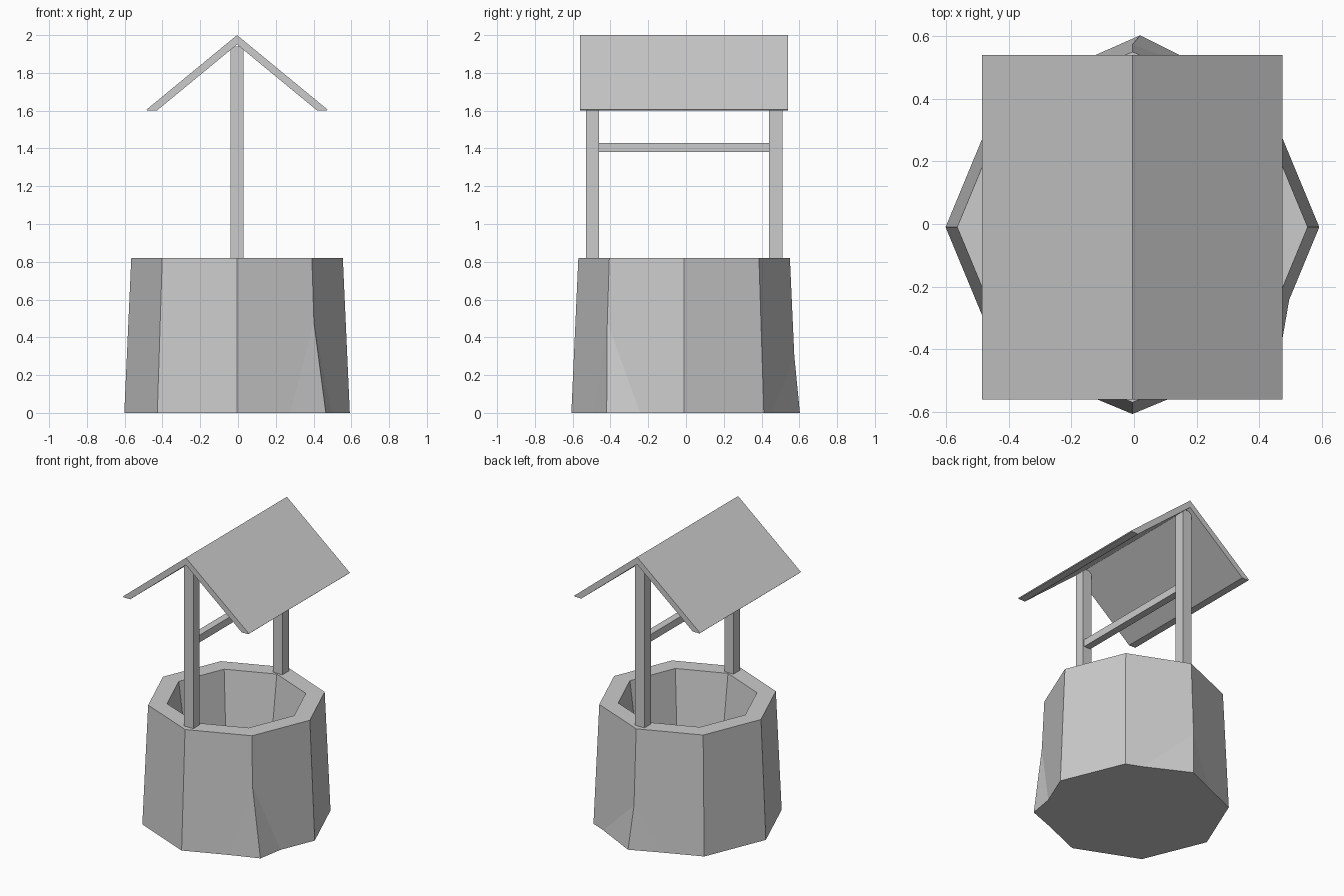
import bpy, bmesh
from math import cos, sin, pi
from mathutils import Vector

if "Cube" in bpy.data.objects:
    bpy.data.objects.remove(bpy.data.objects["Cube"])

CX, CY = -0.005, -0.01   # shared axis of all parts


def finish(bm, name):
    bmesh.ops.recalc_face_normals(bm, faces=bm.faces[:])
    mesh = bpy.data.meshes.new(name)
    bm.to_mesh(mesh)
    bm.free()
    obj = bpy.data.objects.new(name, mesh)
    bpy.context.collection.objects.link(obj)
    return obj


def box(name, x, y, z):
    bm = bmesh.new()
    bmesh.ops.create_cube(bm, size=1)
    for v in bm.verts:
        v.co = [lo + (c + 0.5) * (hi - lo) for c, (lo, hi) in zip(v.co, (x, y, z))]
    return finish(bm, name)


# Octagonal stone wall: outer skin, rim, tapered shaft and floor
bm = bmesh.new()
rings = []
for r, z in [(0.597, 0), (0.56, 0.82), (0.44, 0.82), (0.37, 0.3)]:
    rings.append([bm.verts.new((CX + r * cos(i * pi / 4), CY + r * sin(i * pi / 4), z))
                  for i in range(8)])
for low, high in zip(rings, rings[1:]):
    for i in range(8):
        j = (i + 1) % 8
        bm.faces.new((low[i], low[j], high[j], high[i]))
bm.faces.new(rings[0])
bm.faces.new(rings[-1])
outer, top = rings[0], rings[1]


# Bulging foot: split the edges around a bottom corner and pull it outward
def bulge(i, height, before, after, target):
    corner = outer[i]
    mid = bmesh.utils.edge_split(bm.edges.get((corner, top[i])), corner, height / 0.82)[1]
    for n, frac in ((i - 1, before), ((i + 1) % 8, after)):
        side = bmesh.utils.edge_split(bm.edges.get((corner, outer[n])), corner, frac)[1]
        bmesh.ops.connect_vert_pair(bm, verts=[mid, side])
    corner.co = Vector((*target, 0))


bulge(7, 0.48, 0.33, 0.45, (0.465, -0.42))
bulge(2, 0.30, 0.75, 0.42, (0.02, 0.603))
finish(bm, "well_wall")

# Posts and crossbar
for name, y in (("front_post", CY - 0.485), ("back_post", CY + 0.485)):
    box(name, (CX - 0.035, CX + 0.035), (y - 0.035, y + 0.035), (0.815, 1.94))
box("crossbar", (CX - 0.025, CX + 0.025), (CY - 0.45, CY + 0.45), (1.38, 1.43))

# Gable roof: chevron profile extruded along y
profile = [(-0.48, 1.605), (0, 2.0), (0.48, 1.605), (0.475, 1.6),
           (0.425, 1.6), (0, 1.95), (-0.425, 1.6), (-0.475, 1.6)]
bm = bmesh.new()
face = bm.faces.new([bm.verts.new((CX + x, CY - 0.55, z)) for x, z in profile])
ext = bmesh.ops.extrude_face_region(bm, geom=[face])
bmesh.ops.translate(bm, vec=(0, 1.1, 0),
                    verts=[g for g in ext["geom"] if isinstance(g, bmesh.types.BMVert)])
finish(bm, "roof")
